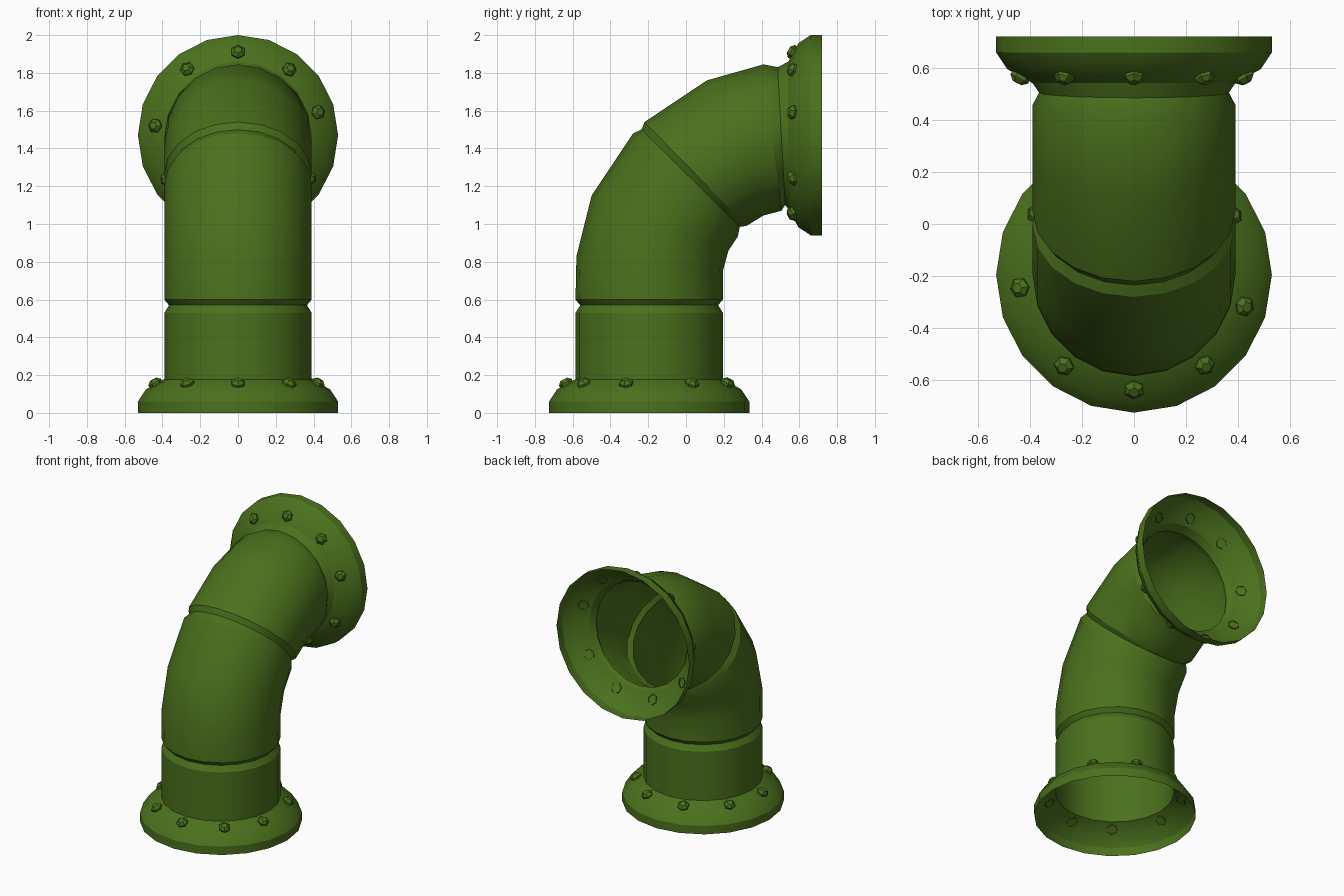
import bpy, bmesh, math
from mathutils import Vector, Matrix

if "Cube" in bpy.data.objects:
    bpy.data.objects.remove(bpy.data.objects["Cube"])

SIDES = 20
CY, CZ = -0.195, 1.47        # axis of the bottom pipe (y) and of the top mouth (z)

green = bpy.data.materials.new("pipe_green")
green.diffuse_color = (0.07, 0.165, 0.012, 1)
green.use_nodes = True
green.node_tree.nodes["Principled BSDF"].inputs["Base Color"].default_value = green.diffuse_color


def finish(bm, name, smooth=True):
    me = bpy.data.meshes.new(name)
    bm.to_mesh(me)
    bm.free()
    ob = bpy.data.objects.new(name, me)
    bpy.context.collection.objects.link(ob)
    me.materials.append(green)
    if smooth:
        bpy.ops.object.select_all(action='DESELECT')
        ob.select_set(True)
        bpy.context.view_layer.objects.active = ob
        bpy.ops.object.shade_smooth_by_angle(angle=math.radians(28))
    return ob


def shell(name, rings):
    """Open skin through rings: (outer y, outer z, inner y, inner z, half width)."""
    bm = bmesh.new()
    loops = []
    for oy, oz, iy, iz, w in rings:
        o, i = Vector((0, oy, oz)), Vector((0, iy, iz))
        c, e = (o + i) / 2, (o - i) / 2
        angs = [2 * math.pi * k / SIDES for k in range(SIDES)]
        loops.append([bm.verts.new(c + Vector((w * math.cos(a), 0, 0)) + e * math.sin(a))
                      for a in angs])
    for a, b in zip(loops, loops[1:]):
        for k in range(SIDES):
            n = (k + 1) % SIDES
            bm.faces.new((a[k], b[k], b[n], a[n]))
    return finish(bm, name)


def low(r, z):
    return (CY - r, z, CY + r, z, r)


def high(r, y):
    return (y, CZ + r, y, CZ - r, r)


# Flanges: (radius, distance from the mouth)
flange = [(0.53, 0), (0.53, 0.06), (0.487, 0.125), (0.39, 0.178)]
shell("bottom_flange", [low(r, h) for r, h in flange])
shell("top_flange", [high(r, 0.72 - h) for r, h in reversed(flange)])

# Bent pipe with narrow grooves at the joints
shell("elbow_pipe", [
    low(0.39, 0.178), low(0.39, 0.53), low(0.365, 0.57), low(0.39, 0.60),
    (-0.58, 0.83, 0.195, 0.75, 0.39),
    (-0.50, 1.15, 0.225, 0.86, 0.39),
    (-0.28, 1.48, 0.275, 0.935, 0.39),
    (-0.235, 1.50, 0.285, 0.985, 0.365),
    (-0.22, 1.54, 0.32, 0.99, 0.39),
    (0.11, 1.76, 0.41, 1.045, 0.39),
    (0.41, 1.845, 0.505, 1.07, 0.39),
    (0.485, 1.83, 0.525, 1.10, 0.365),
    high(0.39, 0.542),
])


# Domed hexagonal bolts, slightly unevenly spaced, tilted to the flange slope
def bolts(name, origin, out, axis):
    bm = bmesh.new()
    for deg in (90, 52, 16, -31, -69, -108, -148, 173.5, 127.5):
        a = math.radians(deg)
        radial = Vector((math.cos(a), 0, 0)) + out * math.sin(a)
        n = (radial * 0.48 + axis * 0.88).normalized()
        p = origin + radial * 0.438 + axis * 0.151
        t = n.cross(radial).normalized()
        s = t.cross(n)
        rings = [[bm.verts.new(p + n * h + r * (s * math.cos(k * math.pi / 3)
                                                + t * math.sin(k * math.pi / 3)))
                  for k in range(6)]
                 for r, h in ((0.036, -0.008), (0.039, 0.012), (0.02, 0.03))]
        for lo, hi in zip(rings, rings[1:]):
            for k in range(6):
                m = (k + 1) % 6
                bm.faces.new((lo[k], lo[m], hi[m], hi[k]))
        bm.faces.new(rings[-1])
    bmesh.ops.recalc_face_normals(bm, faces=bm.faces)
    return finish(bm, name, smooth=False)


bolts("bottom_bolts", Vector((0, CY, 0)), Vector((0, -1, 0)), Vector((0, 0, 1)))
bolts("top_bolts", Vector((0, 0.72, CZ)), Vector((0, 0, 1)), Vector((0, -1, 0)))
